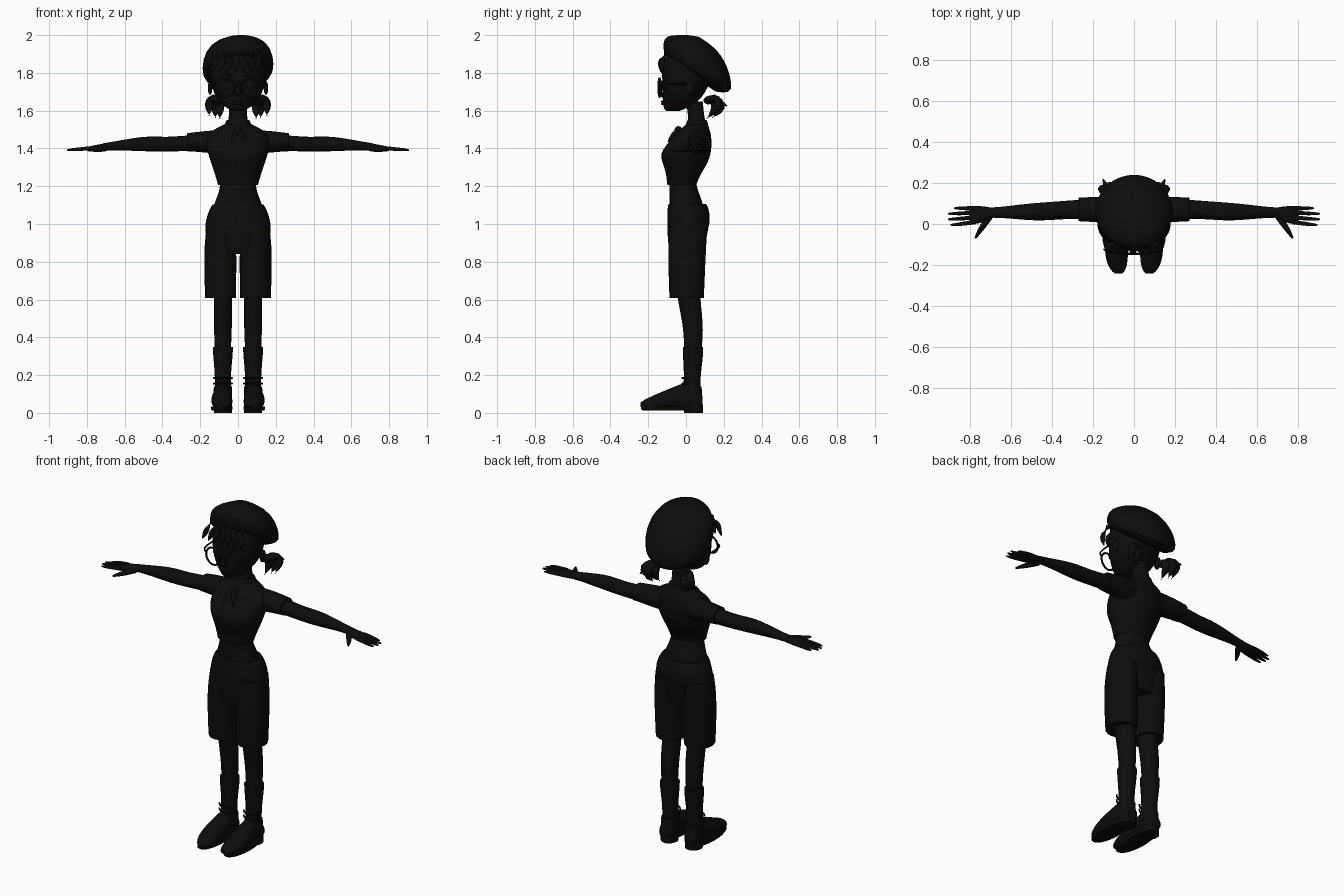
import bpy, bmesh, math
from mathutils import Vector as V

cube = bpy.data.objects.get("Cube")
if cube:
    bpy.data.objects.remove(cube, do_unlink=True)

black = bpy.data.materials.new("near_black")
black.use_nodes = True
COLOUR = (0.0038, 0.0038, 0.0038, 1)
black.diffuse_color = COLOUR
black.node_tree.nodes["Principled BSDF"].inputs["Base Color"].default_value = COLOUR


def finish(ob, name):
    ob.name = name
    ob.data.materials.clear()
    ob.data.materials.append(black)
    bpy.ops.object.select_all(action='DESELECT')
    ob.select_set(True)
    bpy.context.view_layer.objects.active = ob
    bpy.ops.object.shade_smooth_by_angle(angle=math.radians(50))
    return ob


def loft(name, rings, n=20, sub=1):
    """Skin rings given as (centre, u, v) ellipses; end edges stay crisp."""
    bm = bmesh.new()
    rows = []
    for c, u, v in rings:
        rows.append([bm.verts.new(c + u * math.cos(2 * math.pi * i / n) + v * math.sin(2 * math.pi * i / n))
                     for i in range(n)])
    for a, b in zip(rows, rows[1:]):
        for i in range(n):
            j = (i + 1) % n
            bm.faces.new((a[i], a[j], b[j], b[i]))
    crease = bm.edges.layers.float.new("crease_edge")
    for cap in (rows[0], rows[-1]):
        for e in bm.faces.new(cap).edges:
            e[crease] = 0.8
    bmesh.ops.recalc_face_normals(bm, faces=bm.faces)
    me = bpy.data.meshes.new(name)
    bm.to_mesh(me)
    bm.free()
    ob = bpy.data.objects.new(name, me)
    bpy.context.collection.objects.link(ob)
    if sub:
        m = ob.modifiers.new("smooth", 'SUBSURF')
        m.levels = m.render_levels = sub
    return finish(ob, name)


def upright(name, rows, x=0):
    """Rows of (z, front y, back y, half width[, x centre])."""
    return loft(name, [(V((r[4] if len(r) > 4 else x, (r[1] + r[2]) / 2, r[0])),
                        V((r[3], 0, 0)), V((0, (r[2] - r[1]) / 2, 0))) for r in rows])


def along_x(name, s, rows):
    """Rows of (x, low z, high z, front y, back y), on side s."""
    return loft(name, [(V((s * x, (c + d) / 2, (a + b) / 2)), V((0, (d - c) / 2, 0)),
                        V((0, 0, (b - a) / 2))) for x, a, b, c, d in rows], 16)


def along_y(name, s, rows):
    """Rows of (y, inner x, outer x, low z, high z), on side s."""
    return loft(name, [(V((s * (a + b) / 2, y, (c + d) / 2)), V(((b - a) / 2, 0, 0)),
                        V((0, 0, (d - c) / 2))) for y, a, b, c, d in rows], 16)


def tube(name, pts, radii, n=10, sub=1):
    pts = [V(p) for p in pts]
    rings = []
    for i, p in enumerate(pts):
        t = (pts[min(i + 1, len(pts) - 1)] - pts[max(i - 1, 0)]).normalized()
        u = t.cross(V((0, 0, 1)) if abs(t.z) < 0.8 else V((0, 1, 0))).normalized()
        rings.append((p, u * radii[i], t.cross(u) * radii[i]))
    return loft(name, rings, n, sub)


def ball(name, loc, size):
    bpy.ops.mesh.primitive_uv_sphere_add(segments=20, ring_count=12, location=loc)
    ob = bpy.context.object
    ob.scale = size
    return finish(ob, name)


# Head, neck and face
upright("head", [(1.597, -.105, -.04, .025), (1.61, -.118, .0, .055), (1.64, -.124, .06, .095),
                 (1.69, -.126, .10, .13), (1.75, -.126, .13, .147), (1.82, -.132, .15, .15),
                 (1.89, -.115, .15, .14), (1.95, -.06, .10, .09)])
upright("neck", [(1.47, .0, .13, .065), (1.53, .012, .105, .053), (1.58, .01, .095, .048), (1.65, .0, .09, .048)])
tube("nose", [(0, -.118, 1.76), (0, -.135, 1.72), (0, -.143, 1.69), (0, -.12, 1.675)], [.008, .012, .016, .008])
for z in (1.648, 1.636):
    ball("lip", (0, -.122, z), (.028, .011, .007))

# Beret: tilted rings (front y, front z, back y, back z, half width)
beret = [(-.08, 1.885, .16, 1.70, .14), (-.112, 1.89, .235, 1.69, .18), (-.122, 1.925, .246, 1.735, .194),
         (-.12, 1.985, .222, 1.835, .178), (-.085, 2.0, .165, 1.93, .125), (0, 2.0, .07, 1.99, .04)]
loft("beret", [(V((0, (a + c) / 2, (b + d) / 2)), V((w, 0, .06 * w)),
                V((0, (c - a) / 2, (d - b) / 2))) for a, b, c, d, w in beret], 28)

# Fringe strands under the beret
for i in range(-3, 4):
    x = i * .037
    y = -.137 + .55 * x * x
    tube("fringe_strand", [(x * .9, y + .035, 1.91), (x, y, 1.87), (x * 1.1 - .008, y + .002, 1.83),
                           (x * 1.15 - .02, y + .008, 1.80)], [.018, .02, .014, .003], 8)

# Torso: shirt, waist, neckerchief
upright("shirt", [(1.205, -.10, .055, .107), (1.26, -.105, .075, .122), (1.31, -.12, .11, .14),
                  (1.355, -.138, .128, .155), (1.39, -.128, .136, .165), (1.44, -.088, .138, .172),
                  (1.48, -.055, .132, .16), (1.505, -.025, .125, .12), (1.535, .005, .11, .06)])
upright("waist", [(1.05, -.09, .10, .14), (1.12, -.09, .09, .125), (1.18, -.09, .06, .095), (1.25, -.085, .05, .095)])
upright("collar", [(1.50, -.02, .125, .085), (1.525, -.002, .118, .072), (1.552, .008, .11, .06)])
ball("neckerchief_knot", (0, -.04, 1.50), (.022, .02, .018))

# Shorts: seat and two legs
upright("shorts_seat", [(.84, -.085, .095, .13), (.90, -.097, .105, .168), (.97, -.10, .118, .178),
                        (1.03, -.10, .132, .172), (1.085, -.10, .12, .15), (1.105, -.095, .11, .135)])

for s, side in ((1, "left_"), (-1, "right_")):
    # Shorts leg, bare leg and sock
    upright(side + "shorts_leg", [(.608, -.088, .096, .083, s * .092), (.63, -.09, .097, .084, s * .092),
                                  (.75, -.094, .102, .086, s * .094), (.88, -.097, .108, .087, s * .094),
                                  (1.0, -.09, .115, .075, s * .09)])
    upright(side + "leg", [(.30, -.008, .08, .042), (.40, -.012, .09, .046), (.48, -.02, .09, .049),
                           (.55, -.035, .082, .049), (.64, -.05, .075, .049)], s * .08)
    upright(side + "sock", [(.08, -.02, .075, .044), (.16, -.012, .077, .043), (.22, -.012, .08, .044),
                            (.29, -.016, .09, .051), (.335, -.018, .092, .054), (.35, -.018, .092, .054)], s * .08)
    # Shoe with cuff, sole and heel
    along_y(side + "shoe", s, [(.088, .05, .115, .02, .09), (.07, .037, .125, .012, .13),
                               (.01, .033, .13, .01, .17), (-.05, .03, .138, .012, .145),
                               (-.115, .028, .145, .012, .118), (-.18, .028, .138, .014, .09),
                               (-.225, .04, .115, .02, .068), (-.24, .055, .095, .032, .055)])
    upright(side + "shoe_cuff", [(.08, -.03, .085, .05), (.125, -.022, .085, .05), (.14, -.02, .083, .048)], s * .08)
    loft(side + "sole", [(V((s * .086, -.078, z)), V((r, 0, 0)), V((0, 3 * r - .01, 0)))
                         for z, r in ((.012, .053), (.02, .057), (.035, .057))], 24, 0)
    loft(side + "heel", [(V((s * .08, .04, z)), V((.047, 0, 0)), V((0, .05, 0)))
                         for z in (0, .045)], 20, 0)
    for z in (.155, .185):
        tube(side + "lace", [(s * .03, .01, z), (s * .06, -.022, z), (s * .10, -.022, z), (s * .13, .01, z)],
             [.006] * 4, 6)

    # Sleeve, arm and hand
    along_x(side + "sleeve", s, [(.08, 1.37, 1.50, .0, .13), (.16, 1.375, 1.495, .005, .134),
                                 (.22, 1.382, 1.488, .01, .132), (.27, 1.383, 1.482, .012, .13)])
    along_x(side + "arm", s, [(.20, 1.385, 1.472, .022, .122), (.30, 1.385, 1.468, .025, .117),
                              (.38, 1.382, 1.46, .02, .11), (.47, 1.383, 1.467, .014, .104),
                              (.56, 1.387, 1.455, .022, .095), (.65, 1.39, 1.438, .03, .083),
                              (.72, 1.388, 1.427, .03, .08)])
    along_x(side + "palm", s, [(.68, 1.39, 1.428, .032, .078), (.72, 1.386, 1.425, .015, .085),
                               (.76, 1.384, 1.418, -.002, .09), (.80, 1.385, 1.408, .0, .088)])
    for y0, y1, tip in ((.01, -.004, .892), (.033, .023, .905), (.055, .05, .905), (.076, .077, .875)):
        tube(side + "finger", [(s * .77, y0, 1.402), (s * .82, (y0 + y1) / 2, 1.398), (s * (tip - .02), y1, 1.393),
                               (s * tip, y1, 1.391)], [.012, .0105, .0085, .004])
    tube(side + "thumb", [(s * .70, .04, 1.402), (s * .735, -.01, 1.395), (s * .758, -.045, 1.391),
                          (s * .772, -.07, 1.389)], [.018, .016, .011, .005])

    # Ear and eye
    ball(side + "ear", (s * .148, .02, 1.72), (.012, .025, .036))
    ball(side + "eye", (s * .06, -.106, 1.735), (.028, .012, .026))
    tube(side + "eyebrow", [(s * .03, -.128, 1.785), (s * .06, -.121, 1.795), (s * .09, -.104, 1.787)],
         [.004, .005, .002], 6)

    # Glasses rim and temple
    bpy.ops.mesh.primitive_torus_add(major_segments=28, minor_segments=8, major_radius=.049, minor_radius=.0055,
                                     location=(s * .066, -.14, 1.722), rotation=(math.pi / 2, 0, s * .12))
    finish(bpy.context.object, side + "glasses_rim")
    tube(side + "glasses_temple", [(s * .114, -.135, 1.735), (s * .145, -.125, 1.74), (s * .153, -.04, 1.742),
                                   (s * .152, .03, 1.74)], [.005] * 4, 8)

    # Pigtail: band and curling locks
    ball(side + "hair_band", (s * .10, .118, 1.655), (.022, .022, .022))
    for dx, dy, dz in ((.012, .0, .0), (.045, -.012, .012), (-.012, -.03, -.004)):
        x = s * (.108 + dx)
        tube(side + "pigtail_lock", [(s * .095, .10, 1.65), (s * (.105 + dx * .6), .165 + dy, 1.665 + dz),
                                     (x, .19 + dy, 1.635 + dz), (x, .178 + dy, 1.595 + dz), (x, .14 + dy, 1.562 + dz)],
             [.015, .024, .027, .023, .004])
    tube(side + "pigtail_tip", [(s * .12, .16, 1.645), (s * .14, .19, 1.64), (s * .15, .218, 1.625)],
         [.018, .014, .003])

    # Neckerchief tail
    tube(side + "neckerchief_tail", [(0, -.035, 1.50), (s * .02, -.068, 1.475), (s * .035, -.095, 1.435)],
         [.012, .016, .004])

# Glasses bridge
tube("glasses_bridge", [(-.02, -.144, 1.73), (0, -.149, 1.736), (.02, -.144, 1.73)], [.005] * 3, 8)
